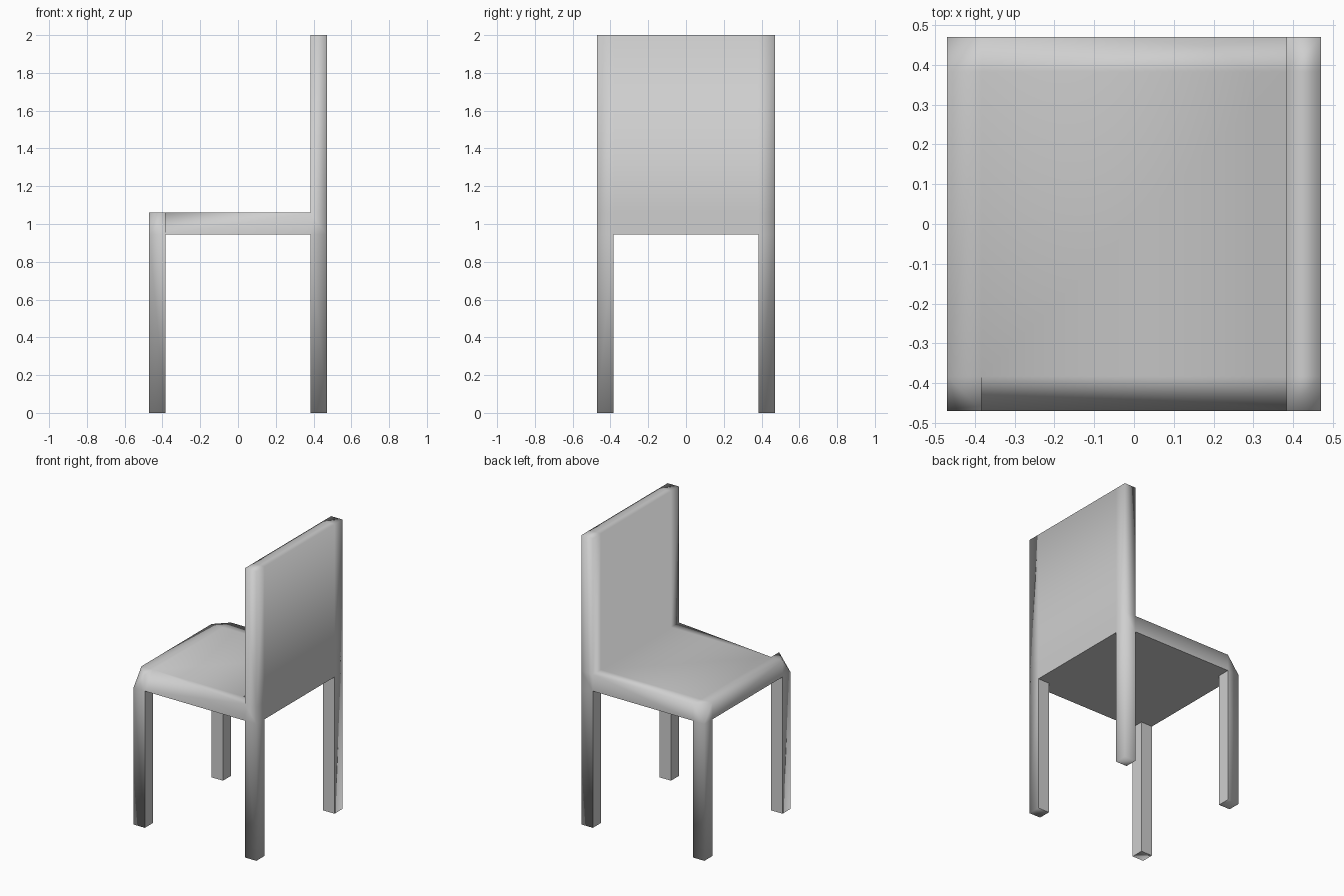
import bpy
import bmesh

cube = bpy.data.objects.get("Cube")
if cube:
    bpy.data.objects.remove(cube)

# One light grey for the whole chair
grey = bpy.data.materials.new("light_grey")
grey.use_nodes = True
colour = (0.62, 0.62, 0.62, 1)
grey.diffuse_color = colour
grey.node_tree.nodes["Principled BSDF"].inputs["Base Color"].default_value = colour

OUT, INN = 0.47, 0.383         # outer and inner faces of the posts
SEAT_LOW, SEAT_TOP, TOP = 0.945, 1.06, 2.0
across = (-OUT, -INN, INN, OUT)
levels = (0, SEAT_LOW, SEAT_TOP, TOP)

# Blocks filling the plan: four legs, the seat, and the backrest on the +x side
ends = (0, 2)
legs = {(i, j, 0) for i in ends for j in ends}
seat = {(i, j, 1) for i in range(3) for j in range(3)}
backrest = {(2, j, 2) for j in range(3)}
blocks = legs | seat | backrest

bm = bmesh.new()
points = {}


def vert(i, j, k):
    if (i, j, k) not in points:
        points[i, j, k] = bm.verts.new((across[i], across[j], levels[k]))
    return points[i, j, k]


# Skin the outside of the blocks as one welded mesh
square = ((0, 0), (1, 0), (1, 1), (0, 1))
for cell in sorted(blocks):
    for axis in range(3):
        for side in (0, 1):
            neighbour = list(cell)
            neighbour[axis] += 2 * side - 1
            if tuple(neighbour) in blocks:
                continue
            corners = []
            for a, b in square:
                c = list(cell)
                c[axis] += side
                c[(axis + 1) % 3] += a
                c[(axis + 2) % 3] += b
                corners.append(vert(*c))
            bm.faces.new(corners if side else corners[::-1])

# Sloping cut along the -y edge of the seat
inner, inner_end = vert(1, 1, 2), vert(2, 1, 2)
post_tip, edge_end = vert(1, 0, 2), vert(2, 0, 2)
low, low_end = vert(1, 0, 1), vert(2, 0, 1)
for old in ((inner, inner_end, edge_end, post_tip), (low, low_end, edge_end, post_tip)):
    bm.faces.remove(bm.faces.get(old))
for tri in ((inner, edge_end, inner_end), (inner, low, edge_end),
            (low, low_end, edge_end), (inner, post_tip, low)):
    bm.faces.new(tri)

# Clipped seat corners on the open side
for j, near in ((0, 1), (3, 2)):
    bmesh.ops.connect_verts(bm, verts=[vert(0, near, 2), vert(1, j, 2)])
    bmesh.ops.weld_verts(bm, targetmap={vert(0, j, 2): vert(0, j, 1)})

bmesh.ops.recalc_face_normals(bm, faces=bm.faces[:])

# Soft outer skin, crisp seat underside and inner leg faces
for face in bm.faces:
    mid, n = face.calc_center_median(), face.normal
    underside = n.z < -0.9 and mid.z > 0.5
    inside_leg = mid.z < SEAT_LOW * 0.6 and n.x * mid.x + n.y * mid.y < -0.1
    face.smooth = not (underside or inside_leg)

mesh = bpy.data.meshes.new("chair_frame")
bm.to_mesh(mesh)
bm.free()
mesh.materials.append(grey)
bpy.context.collection.objects.link(bpy.data.objects.new("chair_frame", mesh))
